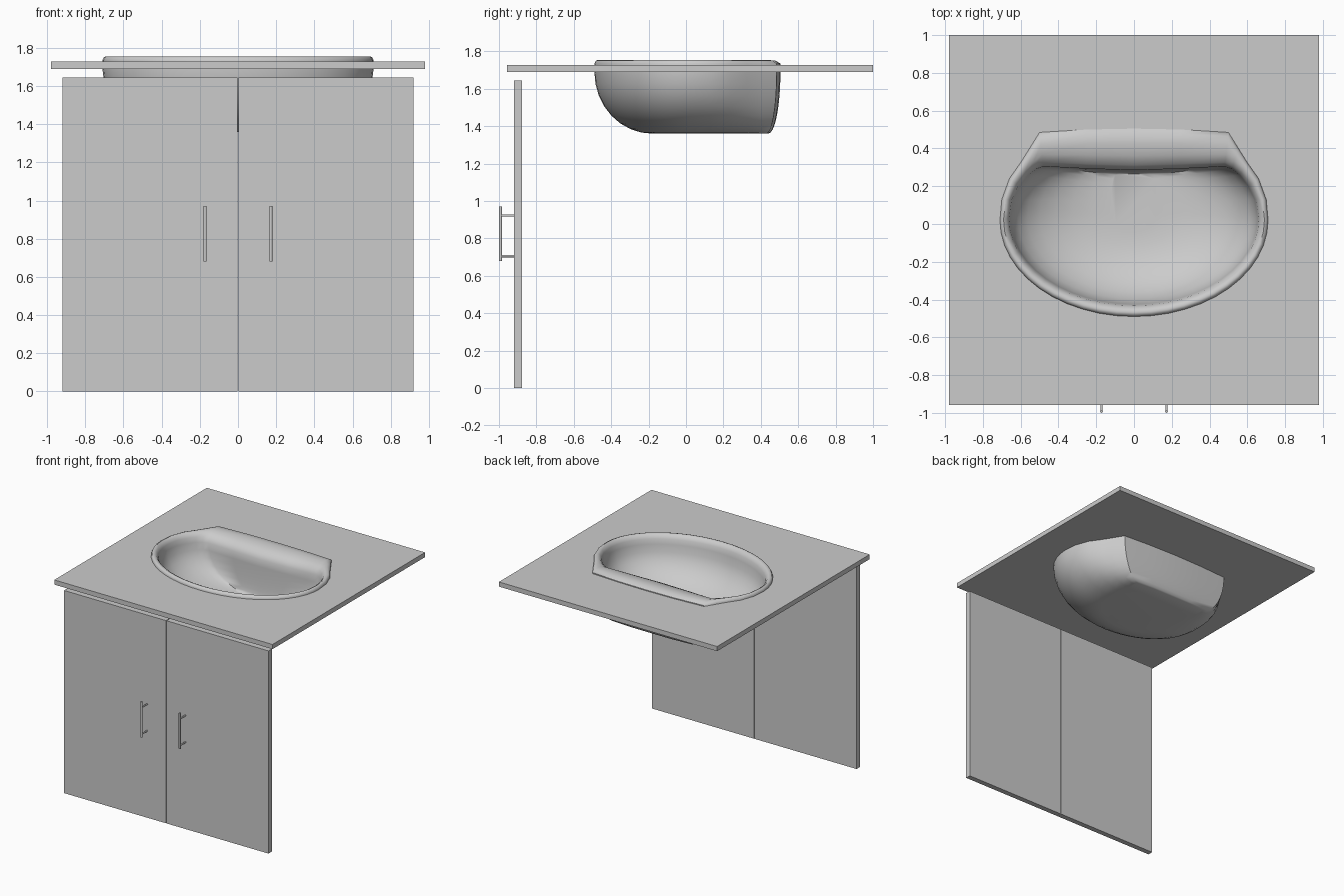
import bpy, bmesh, math
from mathutils import Vector

if "Cube" in bpy.data.objects:
    bpy.data.objects.remove(bpy.data.objects["Cube"])

grey = bpy.data.materials.new("light_grey")
grey.diffuse_color = (0.6, 0.6, 0.6, 1)
grey.use_nodes = True
grey.node_tree.nodes["Principled BSDF"].inputs["Base Color"].default_value = grey.diffuse_color


def finish(name, bm, smooth=None):
    bmesh.ops.recalc_face_normals(bm, faces=bm.faces)
    me = bpy.data.meshes.new(name)
    bm.to_mesh(me)
    bm.free()
    me.materials.append(grey)
    ob = bpy.data.objects.new(name, me)
    bpy.context.collection.objects.link(ob)
    if smooth:
        bpy.ops.object.select_all(action='DESELECT')
        ob.select_set(True)
        bpy.context.view_layer.objects.active = ob
        bpy.ops.object.shade_smooth_by_angle(angle=math.radians(smooth))
    return ob


def box(name, lo, hi):
    bm = bmesh.new()
    bmesh.ops.create_cube(bm, size=1)
    for v in bm.verts:
        v.co = [l + (c + 0.5) * (h - l) for c, l, h in zip(v.co, lo, hi)]
    return finish(name, bm)


def rod(name, a, b, radius):
    a, b = Vector(a), Vector(b)
    bm = bmesh.new()
    bmesh.ops.create_cone(bm, cap_ends=True, segments=12, radius1=radius,
                          radius2=radius, depth=(b - a).length)
    turn = (b - a).to_track_quat('Z', 'Y')
    for v in bm.verts:
        v.co = turn @ v.co + (a + b) / 2
    return finish(name, bm, 40)


def outline(a, b, cy, back):
    """Closed loop: half ellipse at the front, mirrored points at the back."""
    half = [(a * math.sin(t), cy - b * math.cos(t))
            for t in (math.pi / 2 * i / 12 for i in range(13))] + back
    return half + [(-x, y) for x, y in half[-2:0:-1]]


def mix(p, q, t):
    return [(x + (u - x) * t, y + (v - y) * t) for (x, y), (u, v) in zip(p, q)]


def loft(name, loops, smooth=None):
    bm = bmesh.new()
    rings = [[bm.verts.new((x, y, z)) for x, y in pts] for pts, z in loops]
    for r, s in zip(rings, rings[1:]):
        for i in range(len(r)):
            j = (i + 1) % len(r)
            bm.faces.new((r[i], r[j], s[j], s[i]))
    bm.faces.new(rings[0][::-1])
    bm.faces.new(rings[-1])
    return finish(name, bm, smooth)


# Basin outlines: outer edge, inner lip, underside and inner floor
outer = outline(0.71, 0.51, 0.02, [(0.70, 0.13), (0.66, 0.24), (0.60, 0.325),
                (0.55, 0.405), (0.50, 0.485), (0.25, 0.50), (0, 0.505)])
lip = outline(0.655, 0.455, 0.03, [(0.64, 0.13), (0.605, 0.20), (0.56, 0.26),
              (0.52, 0.29), (0.48, 0.305), (0.25, 0.293), (0, 0.285)])
under = outline(0.30, 0.20, 0.02, [(0.31, 0.13), (0.32, 0.24), (0.33, 0.33),
                (0.34, 0.40), (0.33, 0.43), (0.17, 0.44), (0, 0.44)])
floor = outline(0.12, 0.10, 0.06, [(0.12, 0.12), (0.12, 0.17), (0.12, 0.21),
                (0.11, 0.24), (0.10, 0.26), (0.05, 0.265), (0, 0.265)])

# Basin: underside shell, rolled rim with rear ledge, then inner bowl
angles = [math.pi / 2 * i / 8 for i in range(9)]
loops = [(mix(outer, under, 1 - math.cos(t)), 1.69 - 0.33 * math.sin(t))
         for t in reversed(angles)]
loops += [(mix(outer, lip, t), z) for t, z in
          ((0, 1.735), (0.12, 1.75), (0.35, 1.755), (0.65, 1.745),
           (0.88, 1.72), (1, 1.68))]
loops += [(mix(lip, floor, 1 - math.cos(t)), 1.68 - 0.305 * math.sin(t))
          for t in angles[1:]]
loft("basin", loops, 50)

# Countertop with an opening for the basin
counter = box("countertop", (-0.98, -0.957, 1.69), (0.98, 1.0, 1.728))
cutter = loft("opening_cutter", [(mix(outer, lip, 0.1), 1.6),
                                 (mix(outer, lip, 0.1), 1.8)])
cutter.hide_render = True
cutter.hide_set(True)
cut = counter.modifiers.new("opening", 'BOOLEAN')
cut.operation = 'DIFFERENCE'
cut.solver = 'EXACT'
cut.object = cutter

# Doors and bar handles
for side, s in (("left", -1), ("right", 1)):
    x0, x1 = sorted((s * 0.003, s * 0.918))
    box(side + "_door", (x0, -0.92, 0), (x1, -0.877, 1.645))
    x = s * 0.172
    rod(side + "_handle_bar", (x, -0.992, 0.68), (x, -0.992, 0.97), 0.008)
    for i, z in enumerate((0.705, 0.922)):
        rod(f"{side}_handle_post_{i + 1}", (x, -0.992, z), (x, -0.918, z), 0.006)
